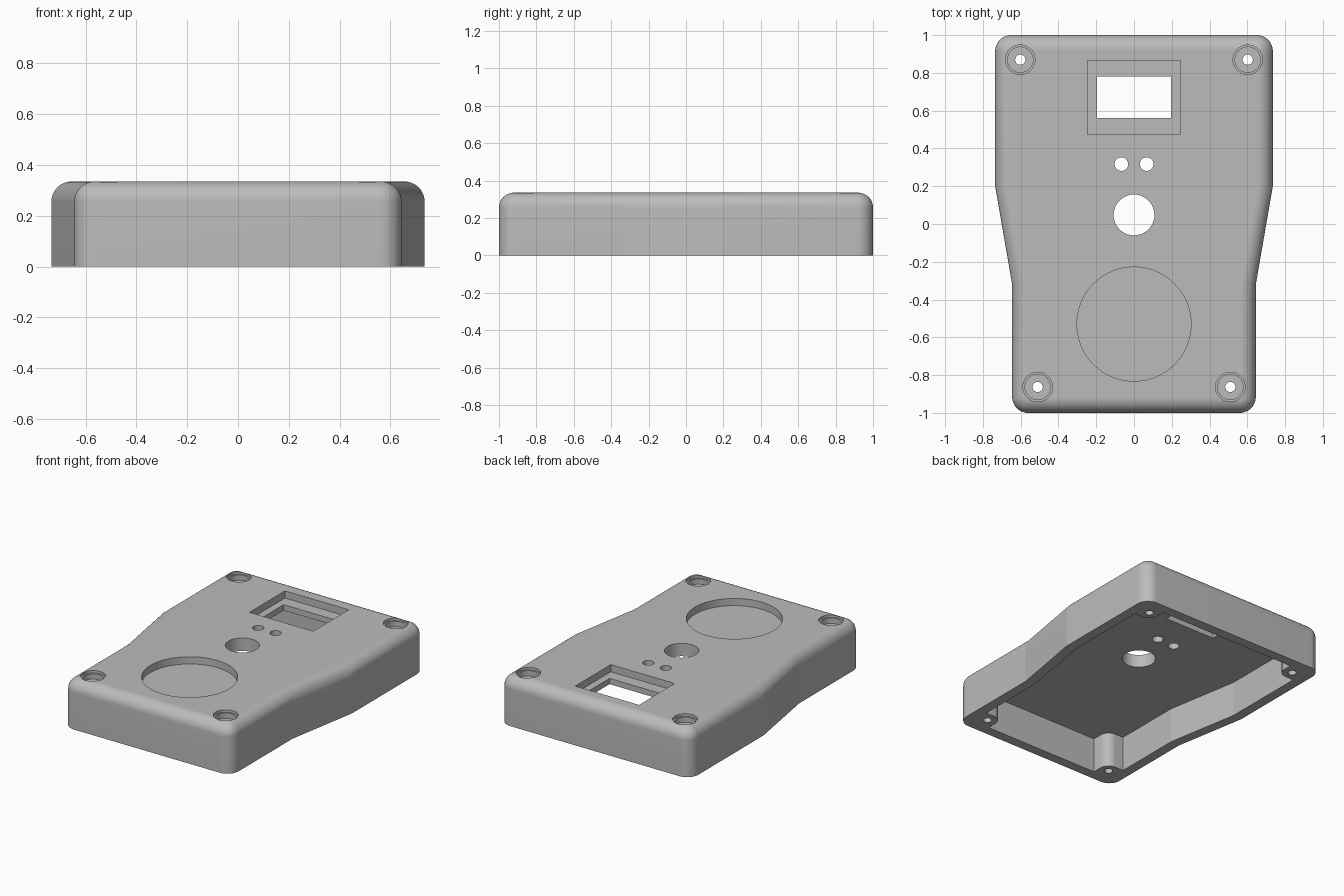
import bpy, bmesh
from math import sin, cos, pi

if "Cube" in bpy.data.objects:
    bpy.data.objects.remove(bpy.data.objects["Cube"], do_unlink=True)

HEIGHT, FILLET, CORNER, STEPS = 0.335, 0.08, 0.085, 12
WALL, CEILING = 0.07, 0.245
FRONT_W, BACK_W = 0.645, 0.735
SCREWS = [(s * x, y) for s in (-1, 1) for x, y in ((0.602, 0.87), (0.51, -0.863))]

grey = bpy.data.materials.new("grey plastic")
grey.use_nodes = True
grey.diffuse_color = (0.5, 0.5, 0.5, 1)
grey.node_tree.nodes["Principled BSDF"].inputs["Base Color"].default_value = (0.5, 0.5, 0.5, 1)


def outline(inset):
    """Waisted plan with rounded corners, moved inward by inset."""
    r = max(CORNER - inset, 0.005)
    half = []

    def arc(w, y, start):
        for i in range(STEPS + 1):
            a = start + i * pi / 2 / STEPS
            half.append((w - inset - r + r * cos(a), y + r * sin(a)))

    arc(FRONT_W, -1 + inset + r, -pi / 2)
    half.append((FRONT_W - inset, -0.32 + 0.086 * inset))
    half.append((BACK_W - inset, 0.2 + 0.086 * inset))
    arc(BACK_W, 1 - inset - r, 0)
    return half + [(-x, y) for x, y in reversed(half)]


def loft(name, rings):
    """Closed solid through (points, z) rings."""
    bm = bmesh.new()
    loops = [[bm.verts.new((x, y, z)) for x, y in pts] for pts, z in rings]
    n = len(loops[0])
    for low, high in zip(loops, loops[1:]):
        for i in range(n):
            j = (i + 1) % n
            bm.faces.new((low[i], low[j], high[j], high[i]))
    bm.faces.new(loops[0][::-1])
    bm.faces.new(loops[-1])
    bmesh.ops.recalc_face_normals(bm, faces=bm.faces[:])
    mesh = bpy.data.meshes.new(name)
    bm.to_mesh(mesh)
    bm.free()
    mesh.materials.append(grey)
    obj = bpy.data.objects.new(name, mesh)
    bpy.context.collection.objects.link(obj)
    return obj


def cylinder(x, y, r, z0, z1, sides=64):
    ring = [(x + r * cos(2 * pi * i / sides), y + r * sin(2 * pi * i / sides)) for i in range(sides)]
    return loft("round_cutter", [(ring, z0), (ring, z1)])


def box(xa, xb, ya, yb, z0, z1):
    ring = [(xa, ya), (xb, ya), (xb, yb), (xa, yb)]
    return loft("box_cutter", [(ring, z0), (ring, z1)])


def cut(target, cutter):
    mod = target.modifiers.new("cut", "BOOLEAN")
    mod.operation, mod.solver, mod.object = "DIFFERENCE", "EXACT", cutter
    bpy.ops.object.select_all(action="DESELECT")
    bpy.context.view_layer.objects.active = target
    target.select_set(True)
    bpy.ops.object.modifier_apply(modifier=mod.name)
    bpy.data.objects.remove(cutter, do_unlink=True)


# Outer body with a rounded top edge
rings = [(outline(0), 0)]
for i in range(STEPS + 1):
    a = i * pi / 2 / STEPS
    rings.append((outline(FILLET * (1 - cos(a))), HEIGHT - FILLET + FILLET * sin(a)))
body = loft("enclosure_shell", rings)

# Cavity, leaving rounded screw posts joined to the walls
cavity = loft("cavity_cutter", [(outline(WALL), -0.1), (outline(WALL), CEILING)])
POST = 0.067
for x, y in SCREWS:
    sx, sy = (1 if x > 0 else -1), (1 if y > 0 else -1)
    cut(cavity, cylinder(x, y, POST, -0.3, 0.6))
    xs = sorted((x - sx * POST, x + sx * 0.2))
    ys = sorted((y, y + sy * 0.2))
    cut(cavity, box(*xs, *ys, -0.3, 0.6))
    xs = sorted((x, x + sx * 0.2))
    ys = sorted((y - sy * POST, y + sy * 0.2))
    cut(cavity, box(*xs, *ys, -0.3, 0.6))
cut(body, cavity)

# Stepped screw holes
for x, y in SCREWS:
    cut(body, cylinder(x, y, 0.078, HEIGHT - 0.018, 0.5))
    cut(body, cylinder(x, y, 0.067, HEIGHT - 0.055, 0.5))
    cut(body, cylinder(x, y, 0.027, -0.2, 0.5))

# Display recess and window
cut(body, box(-0.245, 0.245, 0.475, 0.865, HEIGHT - 0.05, 0.5))
cut(body, box(-0.195, 0.195, 0.56, 0.78, 0.1, 0.5))

# Indicator holes, button hole and round label recess
for x in (-0.067, 0.067):
    cut(body, cylinder(x, 0.317, 0.036, 0.1, 0.5))
cut(body, cylinder(0, 0.048, 0.108, 0.1, 0.5))
cut(body, cylinder(0, -0.53, 0.302, HEIGHT - 0.05, 0.5, 96))

bpy.ops.object.select_all(action="DESELECT")
body.select_set(True)
bpy.context.view_layer.objects.active = body
bpy.ops.object.shade_smooth_by_angle(angle=0.16)
